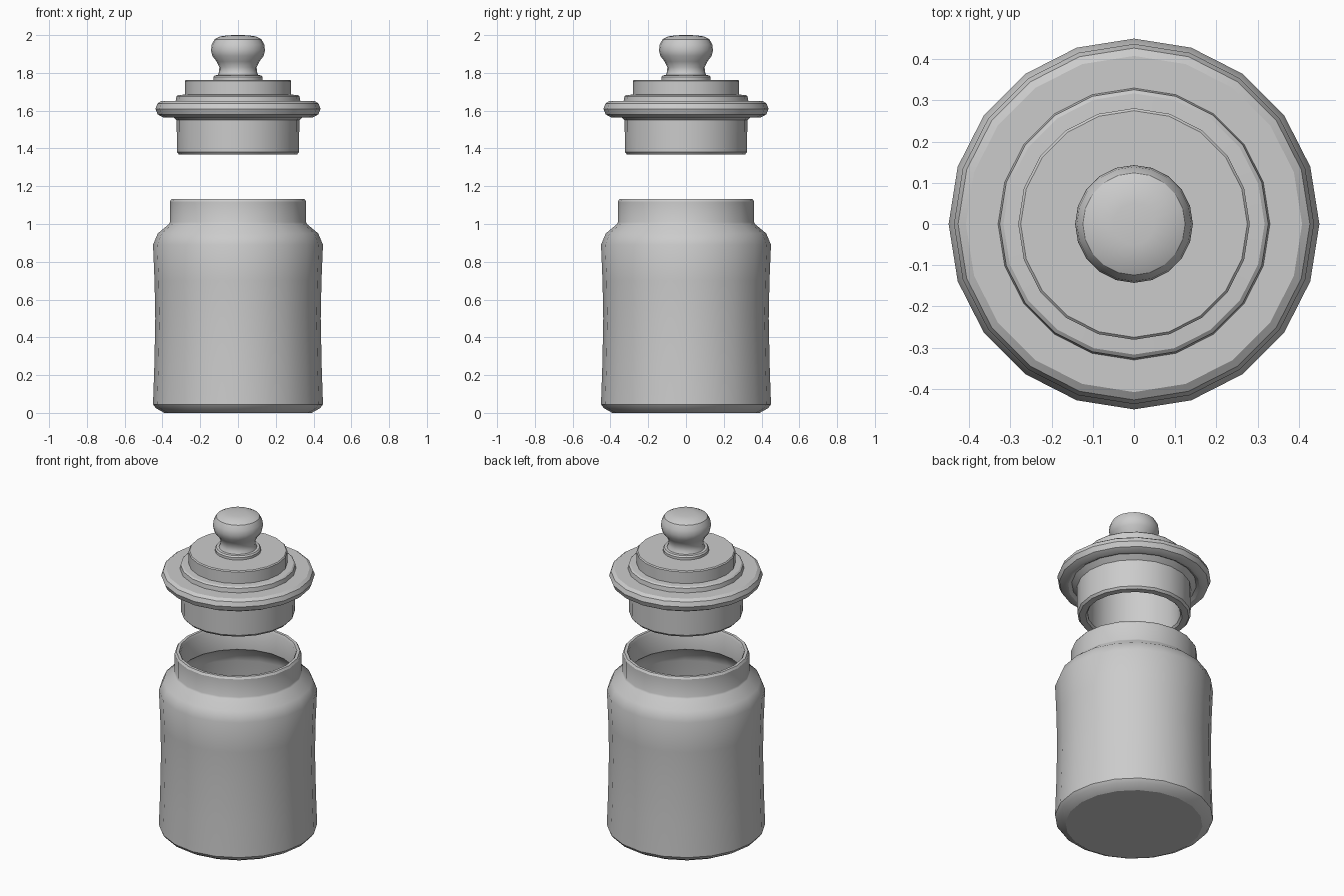
import bpy, bmesh
from math import cos, sin, tau

SIDES = 20


def lathe(name, profile):
    """Revolve (radius, z) points around z; radius 0 closes at a pole."""
    bm = bmesh.new()
    rings = []
    for r, z in profile:
        if r == 0:
            rings.append([bm.verts.new((0, 0, z))] * SIDES)
        else:
            rings.append([bm.verts.new((r * cos(tau * i / SIDES), r * sin(tau * i / SIDES), z))
                          for i in range(SIDES)])
    for a, b in zip(rings, rings[1:]):
        for i in range(SIDES):
            j = (i + 1) % SIDES
            quad = list(dict.fromkeys((a[i], a[j], b[j], b[i])))
            bm.faces.new(quad)
    bmesh.ops.recalc_face_normals(bm, faces=bm.faces)
    mesh = bpy.data.meshes.new(name)
    bm.to_mesh(mesh)
    bm.free()
    obj = bpy.data.objects.new(name, mesh)
    bpy.context.collection.objects.link(obj)
    bpy.ops.object.select_all(action='DESELECT')
    obj.select_set(True)
    bpy.context.view_layer.objects.active = obj
    bpy.ops.object.shade_smooth_by_angle(angle=0.5)
    return obj


# Hollow jar: outside wall, neck, then inside wall down to the floor
lathe("jar_body", [
    (0, 0), (0.39, 0), (0.435, 0.025), (0.45, 0.045), (0.443, 0.25), (0.438, 0.5),
    (0.442, 0.7), (0.45, 0.89), (0.425, 0.95), (0.365, 1.0), (0.36, 1.01),
    (0.36, 1.12), (0.352, 1.133), (0.335, 1.133), (0.328, 1.12),
    (0.328, 0.99), (0.39, 0.94), (0.415, 0.88), (0.403, 0.5), (0.415, 0.07),
    (0.39, 0.04), (0, 0.04)])

# Lid: stepped top, wide rim, and hollow plug underneath
lathe("lid", [
    (0, 1.763), (0.275, 1.763), (0.281, 1.757), (0.281, 1.685), (0.317, 1.683),
    (0.326, 1.676), (0.33, 1.65), (0.408, 1.65), (0.427, 1.637), (0.437, 1.61),
    (0.425, 1.58), (0.393, 1.563), (0.375, 1.563), (0.355, 1.575), (0.325, 1.55),
    (0.323, 1.38), (0.312, 1.367), (0.275, 1.367), (0.265, 1.38),
    (0.262, 1.70), (0, 1.70)])

# Knob with a small stepped foot
lathe("lid_knob", [
    (0, 1.755), (0.131, 1.755), (0.131, 1.778), (0.124, 1.787), (0.108, 1.788),
    (0.100, 1.805), (0.099, 1.83), (0.113, 1.86), (0.136, 1.89), (0.143, 1.92),
    (0.139, 1.95), (0.124, 1.978), (0.095, 1.993), (0.05, 1.999), (0, 2.0)])
